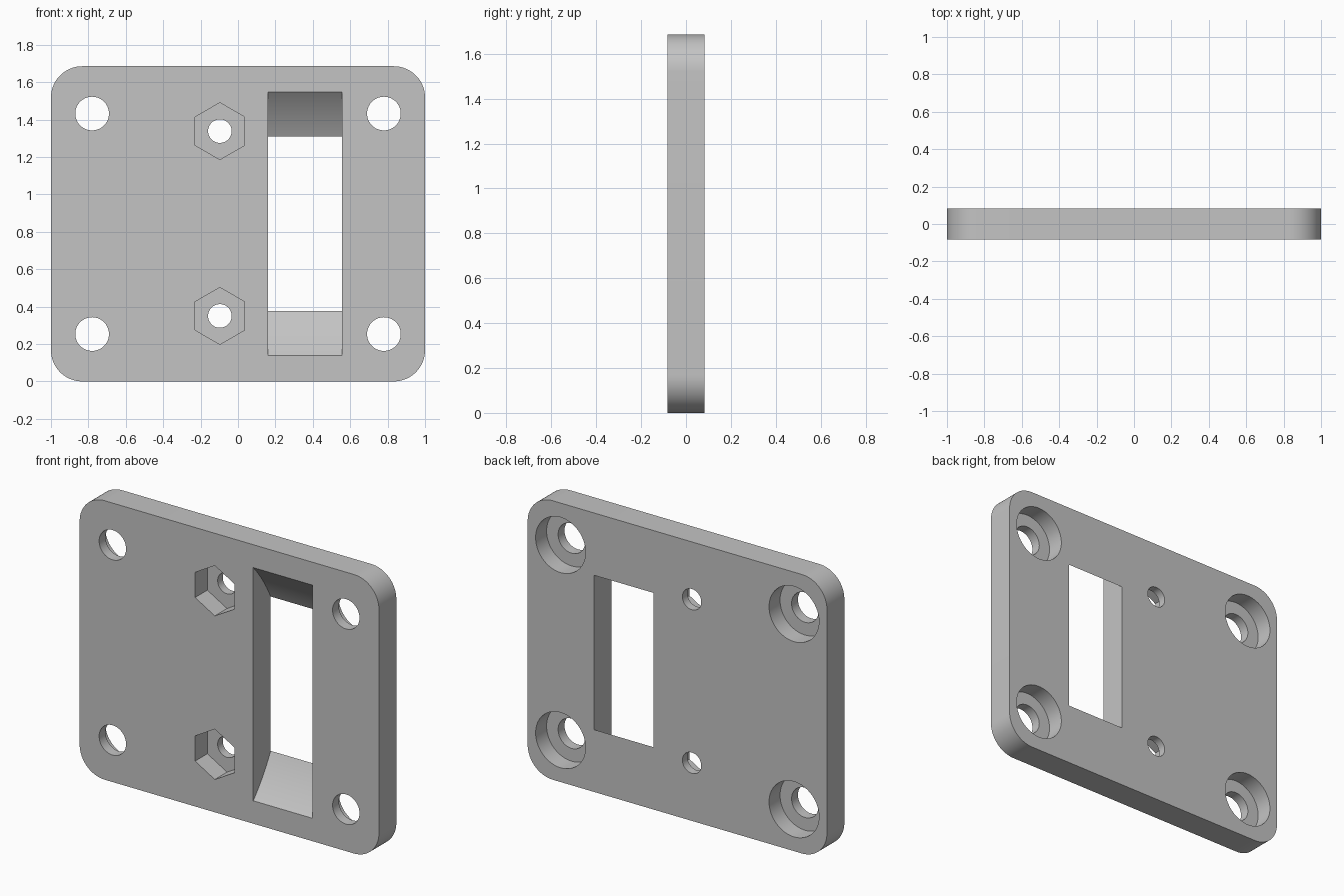
import bpy
import bmesh
from math import sin, cos, tau

# Remove the default cube
cube = bpy.data.objects.get("Cube")
if cube:
    bpy.data.objects.remove(cube, do_unlink=True)

WIDTH, HEIGHT, THICK = 2.0, 1.685, 0.166
FRONT, BACK = -THICK / 2, THICK / 2
OVER = 0.05  # cutter overshoot beyond the faces

grey = bpy.data.materials.new("plain_grey")
grey.use_nodes = True
colour = (0.55, 0.55, 0.55, 1)
grey.diffuse_color = colour
grey.node_tree.nodes["Principled BSDF"].inputs["Base Color"].default_value = colour


def extrude(name, ring, vec):
    """Closed solid made by sweeping a planar ring along vec."""
    bm = bmesh.new()
    face = bm.faces.new([bm.verts.new(p) for p in ring])
    swept = bmesh.ops.extrude_face_region(bm, geom=[face])["geom"]
    verts = [v for v in swept if isinstance(v, bmesh.types.BMVert)]
    bmesh.ops.translate(bm, verts=verts, vec=vec)
    bmesh.ops.recalc_face_normals(bm, faces=bm.faces)
    mesh = bpy.data.meshes.new(name)
    bm.to_mesh(mesh)
    bm.free()
    obj = bpy.data.objects.new(name, mesh)
    bpy.context.collection.objects.link(obj)
    mesh.materials.append(grey)
    return obj


def bore(x, z, radius, y0, y1, sides=64):
    """Prism running front to back, with a corner pointing up."""
    angles = [tau * i / sides for i in range(sides)]
    ring = [(x + radius * sin(a), y0, z + radius * cos(a)) for a in angles]
    return extrude("cutter", ring, (0, y1 - y0, 0))


# Plate with rounded corners
radius = 0.167
ring = []
for quarter, (sx, sz) in enumerate([(1, 1), (-1, 1), (-1, -1), (1, -1)]):
    cx = sx * (WIDTH / 2 - radius)
    cz = HEIGHT / 2 + sz * (HEIGHT / 2 - radius)
    for i in range(17):
        a = tau / 4 * (quarter + i / 16)
        ring.append((cx + radius * cos(a), FRONT, cz + radius * sin(a)))
plate = extrude("mounting_plate", ring, (0, THICK, 0))

cutters = []

# Corner screw holes, counterbored from the back
for x in (-0.78, 0.78):
    for z in (0.253, 1.432):
        cutters.append(bore(x, z, 0.167, BACK - 0.105, BACK + OVER))
        cutters.append(bore(x, z, 0.09, FRONT - OVER, BACK + OVER))

# Small bolt holes with hexagonal nut pockets in the front
for z in (0.35, 1.338):
    cutters.append(bore(-0.097, z, 0.152, FRONT - OVER, FRONT + 0.117, 6))
    cutters.append(bore(-0.097, z, 0.063, FRONT - OVER, BACK + OVER, 48))

# Window whose ends follow a wheel centred in front of the plate
wheel, reach = 1.034, 0.757
ring = [(0.16, FRONT - reach + wheel * cos(tau * i / 256),
         HEIGHT / 2 + wheel * sin(tau * i / 256)) for i in range(256)]
cutters.append(extrude("cutter", ring, (0.397, 0, 0)))

# Cut everything out of the plate
bpy.ops.object.select_all(action="DESELECT")
plate.select_set(True)
bpy.context.view_layer.objects.active = plate
for cutter in cutters:
    mod = plate.modifiers.new("cut", "BOOLEAN")
    mod.operation = "DIFFERENCE"
    mod.solver = "EXACT"
    mod.object = cutter
    bpy.ops.object.modifier_apply(modifier=mod.name)
    bpy.data.objects.remove(cutter, do_unlink=True)

bpy.ops.object.shade_smooth_by_angle(angle=0.5)
